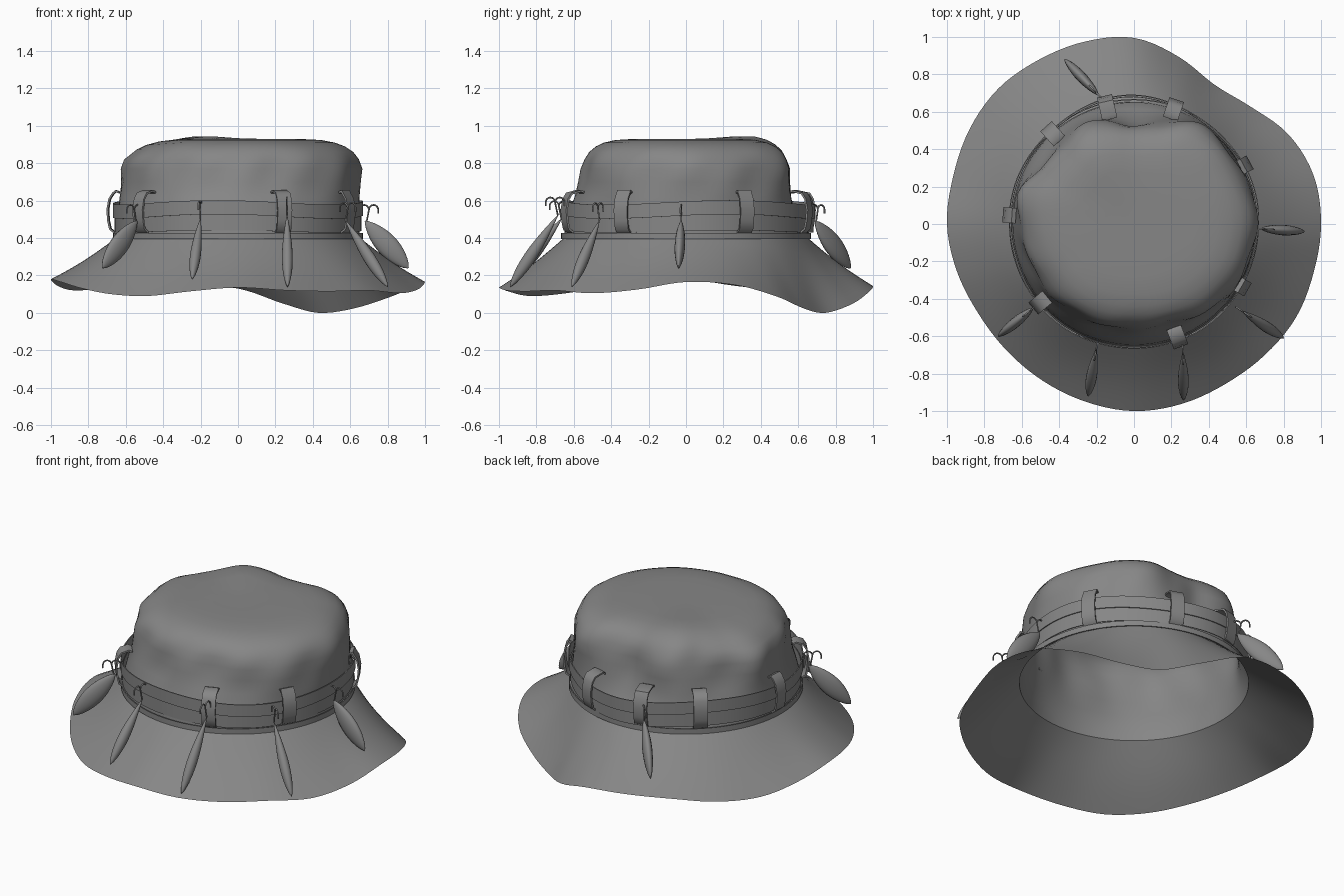
import bpy, bmesh
from math import sin, cos, pi, radians, exp
from mathutils import Vector

if "Cube" in bpy.data.objects:
    bpy.data.objects.remove(bpy.data.objects["Cube"])

SEG = 120
# values every 15 degrees, anticlockwise from +x
RIM_R = [1.0, .995, .955, .885, .86, .925, .995, 1.01, 1.015, 1.025, 1.015, 1.0,
         1.0, .98, .96, .96, .97, .985, 1.0, .995, .985, .99, 1.0, .995]
RIM_Z = [.165, .15, .09, .025, 0, .05, .13, .15, .15, .13, .12, .145,
         .18, .165, .13, .1, .09, .115, .135, .12, .115, .12, .105, .125]
CROWN_R = [.655, .65, .64, .645, .625, .56, .53, .565, .60, .575, .585, .63,
           .615, .595, .58, .58, .575, .56, .555, .565, .585, .61, .635, .65]

GREY = bpy.data.materials.new("dark_grey")
GREY.diffuse_color = (.24, .24, .24, 1)
GREY.use_nodes = True
GREY.node_tree.nodes["Principled BSDF"].inputs["Base Color"].default_value = GREY.diffuse_color


def around(table, a):
    """Smooth periodic lookup."""
    n = len(table)
    f = (a / (2 * pi) * n) % n
    i, t = int(f), f - int(f)
    p0, p1, p2, p3 = (table[(i + k) % n] for k in (-1, 0, 1, 2))
    return p1 + .5 * t * (p2 - p0 + t * (2 * p0 - 5 * p1 + 4 * p2 - p3 + t * (3 * (p1 - p2) + p3 - p0)))


def finish(name, bm, angle=40, thick=0):
    bmesh.ops.recalc_face_normals(bm, faces=bm.faces)
    if thick:
        bmesh.ops.solidify(bm, geom=bm.faces[:], thickness=thick)
        bmesh.ops.recalc_face_normals(bm, faces=bm.faces)
    me = bpy.data.meshes.new(name)
    bm.to_mesh(me)
    bm.free()
    me.materials.append(GREY)
    ob = bpy.data.objects.new(name, me)
    bpy.context.collection.objects.link(ob)
    bpy.ops.object.select_all(action='DESELECT')
    ob.select_set(True)
    bpy.context.view_layer.objects.active = ob
    bpy.ops.object.shade_smooth_by_angle(angle=radians(angle))
    return ob


def add_grid(bm, rows, wrap=True, cap=False):
    vs = [[bm.verts.new(p) for p in row] for row in rows]
    n = len(rows[0])
    for a, b in zip(vs, vs[1:]):
        for i in range(n if wrap else n - 1):
            j = (i + 1) % n
            bm.faces.new((a[i], a[j], b[j], b[i]))
    if cap:
        bm.faces.new(vs[0])
        bm.faces.new(vs[-1])
    return vs


def ring(fn):
    """fn(angle) -> (radius, z)"""
    out = []
    for i in range(SEG):
        a = 2 * pi * i / SEG
        r, z = fn(a)
        out.append((r * cos(a), r * sin(a), z))
    return out


# crown: (blend to upper outline, scale, z)
PROFILE = [(0, 1.005, .40), (0, 1, .432), (.05, 1, .48), (.3, 1, .55), (.62, 1, .62),
           (.9, 1, .70), (1, 1, .77), (1, .975, .82), (1, .935, .86), (1, .87, .89), (1, .79, .91),
           (1, .68, .924), (1, .5, .93), (1, .25, .93), (1, .04, .93)]


def crown_point(a, blend, s, z):
    blend = blend ** (1 - .6 * max(0, sin(a)))  # back is pulled in just above the ribbon
    up = around(CROWN_R, a)
    w = exp(-((z - .74) / .12) ** 2)
    wrinkle = w * (.008 * sin(7 * a + 9 * z) + .006 * sin(13 * a - 14 * z))
    r = (.65 * (1 - blend) + up * blend) * s + wrinkle * (s > .8)
    x, y = r * cos(a), r * sin(a)
    if z > .85:
        z += .02 * exp(-((x + .2) ** 2 + (y - .36) ** 2) / .03) - .02 * max(0, -x - .3) / .3
    return r, z


bm = bmesh.new()
rows = [ring(lambda a, p=p: crown_point(a, *p)) for p in PROFILE]
vs = add_grid(bm, rows)
bm.faces.new(vs[-1])
finish("crown", bm, 50)


# floppy brim
def brim_point(a, t):
    r = .653 + (around(RIM_R, a) - .653) * t
    z = .40 + (around(RIM_Z, a) - .40) * t - .012 * sin(pi * t)
    return r, z


bm = bmesh.new()
add_grid(bm, [ring(lambda a, t=t / 8: brim_point(a, t)) for t in range(9)])
finish("brim", bm, 60)


# hat ribbon, the lower strip beneath it and the seam trim
def strip(name, radius, lo, hi, wave, thick, bulge=.02):
    def pt(a, z):
        return (radius + bulge * exp(-((a - 1.7) / .5) ** 2) + bulge * .2 * sin(5 * a),
                z + wave * sin(3 * a + .5))
    b = bmesh.new()
    add_grid(b, [ring(lambda a, z=z: pt(a, z)) for z in (lo, hi)])
    finish(name, b, 40, thick)


strip("ribbon", .669, .515, .59, .012, .006)
strip("lower_band", .659, .435, .525, .006, .004)
strip("seam_trim", .668, .395, .428, 0, .006, 0)

# belt loops arching over the ribbon
for k, deg in enumerate((28, 71, 103, 132, 176, 220, 291, 330)):
    a = radians(deg)
    inner = min(crown_point(a, .75, 1, .655)[0], .64)
    radial, tang = Vector((cos(a), sin(a), 0)), Vector((-sin(a), cos(a), 0))
    path = [(inner + .003, .648), (inner + .025, .657), (.672, .642), (.692, .61), (.703, .55),
            (.698, .49), (.688, .445), (.662, .425)]
    bm = bmesh.new()
    add_grid(bm, [[radial * r + tang * w + Vector((0, 0, z)) for w in (-.041, .041)]
                  for r, z in path], wrap=False)
    finish(f"belt_loop_{k + 1}", bm, 45, .01)


# fishing lures with hooks
def add_tube(bm, pts, rad, n=6):
    rows = []
    for i, p in enumerate(pts):
        d = (pts[min(i + 1, len(pts) - 1)] - pts[max(i - 1, 0)]).normalized()
        u = d.orthogonal().normalized() if i == 0 else (u - d * u.dot(d)).normalized()
        v = d.cross(u)
        rows.append([p + (u * cos(2 * pi * j / n) + v * sin(2 * pi * j / n)) * rad for j in range(n)])
    add_grid(bm, rows, cap=True)


def lure(index, start, end, half_w, half_t):
    start, end = Vector(start), Vector(end)
    d = (end - start).normalized()
    side = Vector((-d.y, d.x, 0)).normalized()
    flat = d.cross(side)
    bm = bmesh.new()
    rows = []
    for i in range(19):
        t = (1 - cos(pi * i / 18)) / 2
        f = max(.08, sin(pi * t ** (1.05 if half_w > .05 else 1.4)) ** .65)
        rows.append([start.lerp(end, t) + flat * (half_w * f * cos(q)) + side * (half_t * f * sin(q))
                     for q in (2 * pi * j / 16 for j in range(16))])
    add_grid(bm, rows, cap=True)
    finish(f"lure_{index}", bm, 50)
    # hook: shank up, two curled prongs in the plane of the lure
    out = Vector((d.x, d.y, 0)).normalized()
    base, top = start + d * .01, start + Vector((0, 0, .06)) + out * .02
    bm = bmesh.new()
    for o in (out, -out):
        c = top + o * .025
        arc = [c + o * (-.025 * cos(q)) + Vector((0, 0, .027 * sin(q)))
               for q in (pi * j / 8 for j in range(9))]
        add_tube(bm, [base] + arc + [arc[-1] + Vector((0, 0, -.02))], .0045)
    finish(f"hook_{index}", bm, 60)


FAT, SLIM = (.058, .028), (.033, .029)
for i, (s, e, shape) in enumerate([
        ((-.19, .69, .49), (-.37, .88, .24), FAT),
        ((.68, -.025, .49), (.91, -.04, .24), FAT),
        ((.57, -.46, .50), (.80, -.61, .14), SLIM),
        ((.262, -.68, .53), (.265, -.94, .14), SLIM),
        ((-.20, -.66, .51), (-.245, -.92, .18), SLIM),
        ((-.54, -.45, .49), (-.725, -.60, .24), FAT)]):
    lure(i + 1, s, e, *shape)
